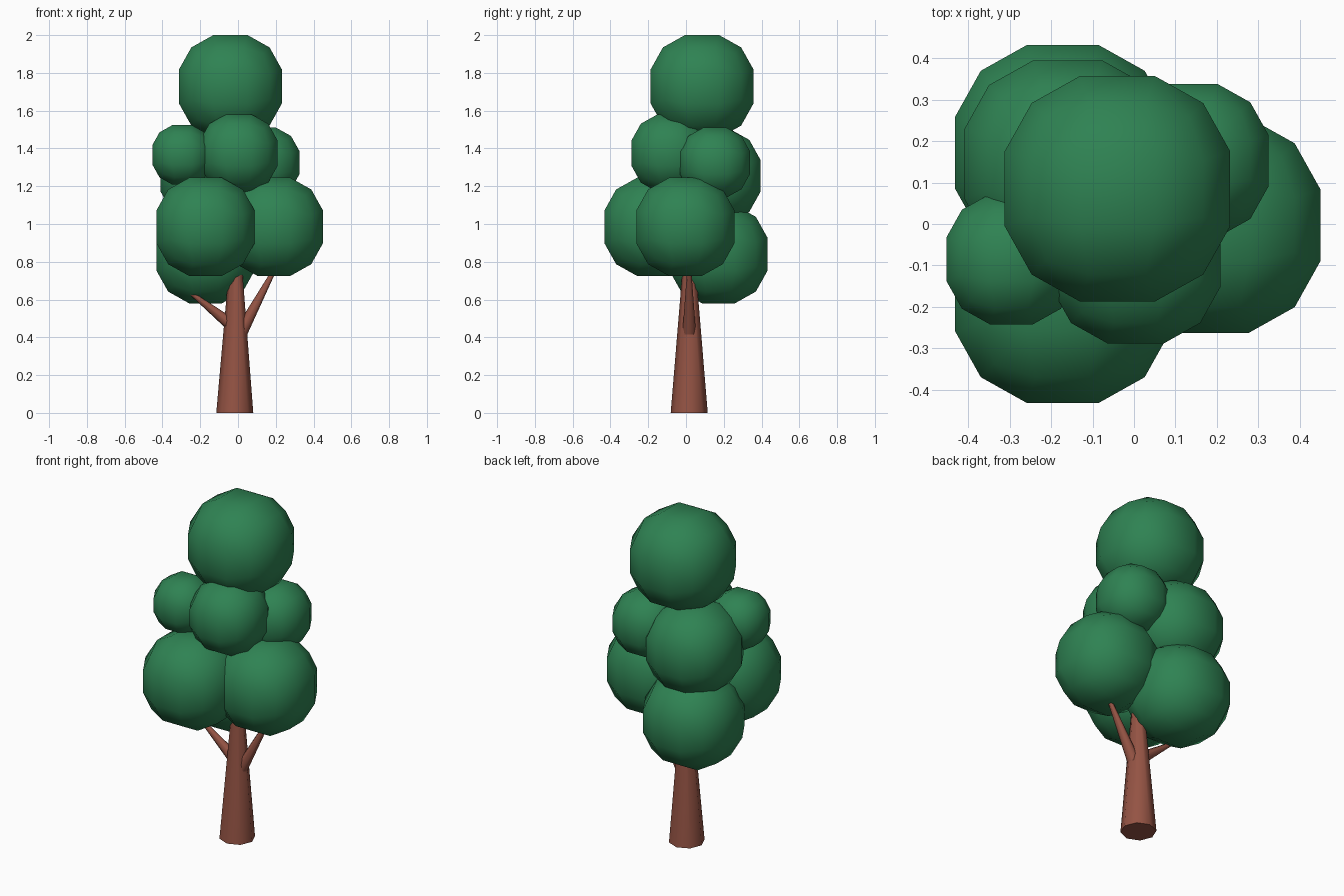
import bpy, bmesh, math
from mathutils import Vector

if "Cube" in bpy.data.objects:
    bpy.data.objects.remove(bpy.data.objects["Cube"])


def material(name, rgb):
    m = bpy.data.materials.new(name)
    m.diffuse_color = (*rgb, 1)
    m.use_nodes = True
    m.node_tree.nodes["Principled BSDF"].inputs["Base Color"].default_value = m.diffuse_color
    return m


GREEN = material("leaf green", (0.028, 0.225, 0.086))
BROWN = material("bark brown", (0.30, 0.088, 0.058))


def finish(bm, name, mat, smooth_limit):
    """Turn a bmesh into a smooth-shaded object; edges above the limit stay sharp."""
    bmesh.ops.recalc_face_normals(bm, faces=bm.faces)
    for f in bm.faces:
        f.smooth = True
    for e in bm.edges:
        e.smooth = e.calc_face_angle(0) < math.radians(smooth_limit)
    me = bpy.data.meshes.new(name)
    bm.to_mesh(me)
    bm.free()
    me.materials.append(mat)
    ob = bpy.data.objects.new(name, me)
    bpy.context.collection.objects.link(ob)
    return ob


def leaf_ball(name, centre, half):
    """Cube cut 3x3 per face and pushed out to a sphere; half = half its width."""
    bm = bmesh.new()
    bmesh.ops.create_cube(bm, size=2)
    bmesh.ops.subdivide_edges(bm, edges=bm.edges[:], cuts=2, use_grid_fill=True)
    radius = half / 0.9045
    for v in bm.verts:
        v.co = v.co.normalized() * radius + Vector(centre)
    finish(bm, name, GREEN, 60)


def limb(name, start, end, r1, r2, sides):
    """Tapered round limb between two points."""
    a, b = Vector(start), Vector(end)
    d = b - a
    bm = bmesh.new()
    bmesh.ops.create_cone(bm, cap_ends=True, segments=sides,
                          radius1=r1, radius2=r2, depth=d.length)
    rot = d.to_track_quat('Z', 'Y')
    for v in bm.verts:
        v.co = rot @ v.co + (a + b) / 2
    finish(bm, name, BROWN, 60)


# Trunk and its two branches
limb("trunk", (-0.017, 0.017, 0), (-0.012, 0.017, 0.92), 0.098, 0.022, 8)
limb("right_branch", (0.012, 0.017, 0.42), (0.20, 0.017, 0.77), 0.036, 0.010, 8)
limb("left_branch", (-0.02, 0.017, 0.455), (-0.25, 0.017, 0.635), 0.036, 0.010, 8)

# Foliage clumps: name, centre, half width
CLUMPS = [
    ("crown_top", (-0.04, 0.085, 1.728), 0.272),
    ("lower_front_leaves", (-0.172, -0.172, 0.985), 0.26),
    ("lower_right_leaves", (0.19, -0.003, 0.985), 0.26),
    ("lower_back_leaves", (-0.172, 0.172, 0.84), 0.26),
    ("middle_back_leaves", (-0.16, 0.145, 1.255), 0.25),
    ("middle_front_leaves", (0.004, -0.083, 1.375), 0.205),
    ("middle_left_leaves", (-0.296, -0.085, 1.366), 0.157),
    ("middle_right_leaves", (0.14, 0.153, 1.325), 0.185),
]
for clump in CLUMPS:
    leaf_ball(*clump)
